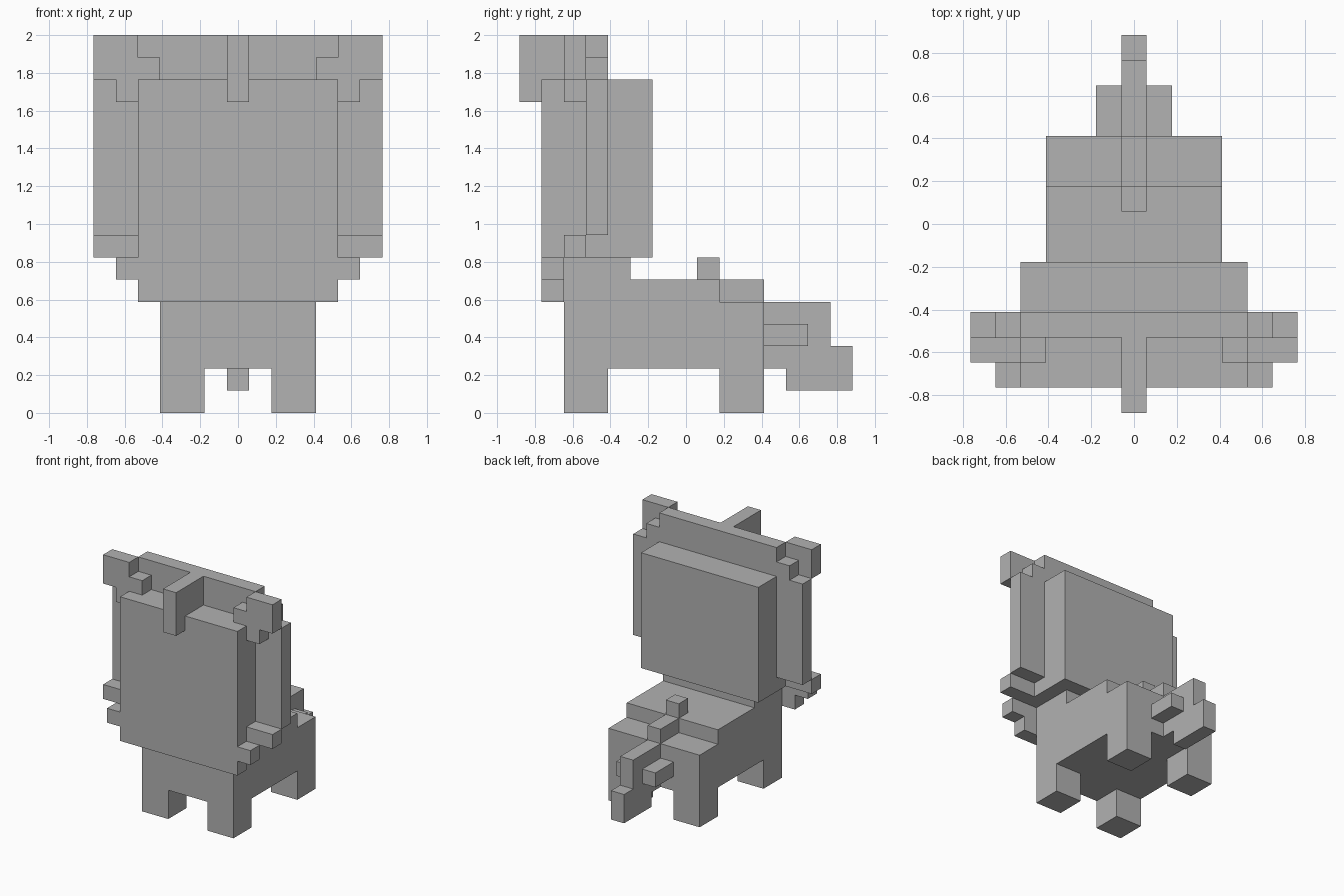
import bpy
import bmesh
from mathutils import Vector

U = 2 / 17              # edge length of one block
DEPTH = 15              # blocks from front to back

cube = bpy.data.objects.get("Cube")
if cube:
    bpy.data.objects.remove(cube, do_unlink=True)

grey = bpy.data.materials.new("plain grey")
grey.use_nodes = True
colour = (0.445, 0.445, 0.445, 1)
grey.diffuse_color = colour
grey.node_tree.nodes["Principled BSDF"].inputs["Base Color"].default_value = colour


def part(name, *boxes, mirror=False):
    """Boxes as (x0, x1, y0, y1, z0, z1) in blocks: x from the centre, y from the front."""
    bm = bmesh.new()
    for x0, x1, y0, y1, z0, z1 in boxes:
        low = Vector((x0, y0 - DEPTH / 2, z0)) * U
        high = Vector((x1, y1 - DEPTH / 2, z1)) * U
        verts = bmesh.ops.create_cube(bm, size=1)["verts"]
        bmesh.ops.scale(bm, vec=high - low, verts=verts)
        bmesh.ops.translate(bm, vec=(low + high) / 2, verts=verts)
    mesh = bpy.data.meshes.new(name)
    bm.to_mesh(mesh)
    bm.free()
    mesh.materials.append(grey)
    obj = bpy.data.objects.new(name, mesh)
    bpy.context.collection.objects.link(obj)
    if mirror:
        mod = obj.modifiers.new("Mirror", "MIRROR")
        mod.use_mirror_merge = False
    return obj


def centred(half, y0, y1, z0, z1):
    return (-half, half, y0, y1, z0, z1)


# Trunk, with a lower rump and a raised neck
part("body", centred(3.5, 2, 11, 2, 5), centred(3.5, 2, 9, 5, 6))
part("neck", centred(3.5, 2, 5, 6, 7))

# Legs
part("front_legs", (1.5, 3.5, 2, 4, 0, 2), mirror=True)
part("back_legs", (1.5, 3.5, 9, 11, 0, 2), mirror=True)

# Head and stepped chin
part("head", centred(4.5, 1, 6, 7, 15))
part("chin", centred(4.5, 1, 2, 5, 7))
part("jaw_corners", (4.5, 5.5, 1, 2, 6, 7), mirror=True)

# Flat mane behind the face, stepping in towards the top
part("mane_sides", (4.5, 6.5, 3, 4, 8, 15), mirror=True)
part("mane_top", centred(5.5, 3, 4, 15, 16), centred(4.5, 3, 4, 16, 17))
part("mane_tips", (4.5, 6.5, 2, 3, 7, 8), mirror=True)

# Ears
part("ears", (4.5, 6.5, 2, 3, 15, 17), (3.5, 4.5, 2, 3, 15, 16),
     (4.5, 5.5, 2, 3, 14, 15), mirror=True)

# Forelock running forward over the brow
part("forelock", centred(0.5, 1, 3, 15, 17), centred(0.5, 0, 1, 14, 17))

# Tail with a bump at its root and a side stub on each side
part("tail_root", centred(0.5, 8, 9, 6, 7), centred(0.5, 9, 11, 5, 6))
part("tail", centred(0.5, 11, 12, 2, 5), centred(0.5, 12, 14, 1, 5),
     centred(0.5, 14, 15, 1, 3))
part("tail_stubs", (0.5, 1.5, 11, 13, 3, 4), mirror=True)
